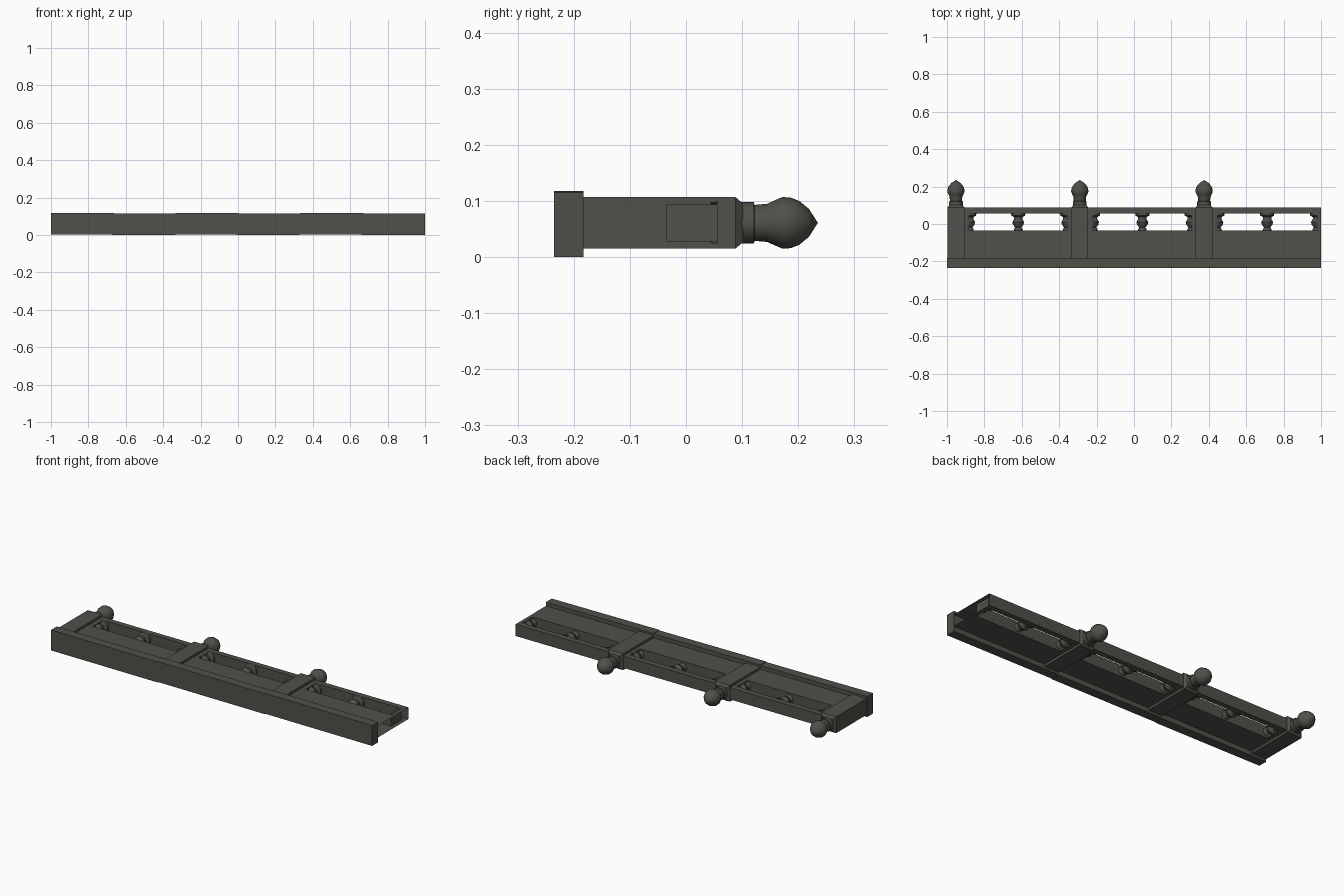
import bpy, bmesh, math
from mathutils import Matrix

if "Cube" in bpy.data.objects:
    bpy.data.objects.remove(bpy.data.objects["Cube"], do_unlink=True)

STONE = (0.08, 0.08, 0.069, 1)
stone = bpy.data.materials.new("dark_stone")
stone.use_nodes = True
stone.diffuse_color = STONE
stone.node_tree.nodes["Principled BSDF"].inputs["Base Color"].default_value = STONE

MID = 0.061                    # height of the rail's centre line
POSTS = (-0.997, -0.335, 0.33)  # left edge of each post
POST_W = 0.09
FOOT, TOP = -0.183, 0.088
PANEL_Z = (0.028, 0.094)


def finish(name, bm, smooth=False):
    mesh = bpy.data.meshes.new(name)
    bm.to_mesh(mesh)
    bm.free()
    mesh.materials.append(stone)
    obj = bpy.data.objects.new(name, mesh)
    bpy.context.collection.objects.link(obj)
    if smooth:
        bpy.ops.object.select_all(action="DESELECT")
        obj.select_set(True)
        bpy.context.view_layer.objects.active = obj
        bpy.ops.object.shade_smooth_by_angle(angle=math.radians(40))
    return obj


def box(name, x, y, z, tilt=0):
    bm = bmesh.new()
    bmesh.ops.create_cube(bm, size=1)
    size = [b - a for a, b in (x, y, z)]
    centre = [(a + b) / 2 for a, b in (x, y, z)]
    bm.transform(Matrix.Translation(centre) @ Matrix.Rotation(tilt, 4, "Y")
                 @ Matrix.Diagonal((*size, 1)))
    return finish(name, bm)


def lathe(name, profile, x, start=0, sweep=math.tau, sides=12):
    """Turn (y, radius) points about an axis running along y."""
    bm = bmesh.new()
    rings = []
    for i in range(sides + 1):
        a = start + sweep * i / sides
        rings.append([bm.verts.new((x + r * math.cos(a), y, MID + r * math.sin(a)))
                      for y, r in profile])
    for p, q in zip(rings, rings[1:]):
        for j in range(len(profile) - 1):
            bm.faces.new((p[j], p[j + 1], q[j + 1], q[j]))
    bmesh.ops.remove_doubles(bm, verts=bm.verts, dist=0.0001)
    bmesh.ops.recalc_face_normals(bm, faces=bm.faces)
    return finish(name, bm, True)


def panel(name, x0, x1, w0, w1):
    """Hollow slab with a window through it and open ends."""
    bm = bmesh.new()

    def loop(xa, xb, ya, yb, z):
        return [bm.verts.new((x, y, z))
                for x, y in ((xa, ya), (xb, ya), (xb, yb), (xa, yb))]

    outer = [loop(x0, x1, FOOT, TOP, z) for z in PANEL_Z]
    inner = [loop(w0, w1, WIN[0], WIN[1], z) for z in PANEL_Z]
    for i in range(4):
        k = (i + 1) % 4
        bm.faces.new((outer[1][i], outer[1][k], inner[1][k], inner[1][i]))
        bm.faces.new((outer[0][k], outer[0][i], inner[0][i], inner[0][k]))
        bm.faces.new((inner[0][k], inner[0][i], inner[1][i], inner[1][k]))
        if i % 2 == 0:
            bm.faces.new((outer[0][i], outer[0][k], outer[1][k], outer[1][i]))
    return finish(name, bm)


def post_cap(name, x):
    """Square post top tapering to the round neck."""
    bm = bmesh.new()
    bmesh.ops.create_cone(bm, cap_ends=True, segments=4, depth=0.014,
                          radius1=0.046 * math.sqrt(2), radius2=0.034 * math.sqrt(2))
    bm.transform(Matrix.Translation((x, TOP + 0.007, MID))
                 @ Matrix.Rotation(-math.pi / 2, 4, "X")
                 @ Matrix.Rotation(math.pi / 4, 4, "Z"))
    return finish(name, bm)


WIN = (-0.035, 0.056)
FINIAL = [(0.098, 0.037), (0.121, 0.037), (0.122, 0.032), (0.145, 0.034),
          (0.158, 0.040), (0.172, 0.046), (0.187, 0.045), (0.202, 0.039),
          (0.219, 0.025), (0.235, 0)]
BALUSTER = [(0.056, 0.038), (0.045, 0.037), (0.037, 0.022), (0.026, 0.022),
            (0.01, 0.032), (-0.004, 0.028), (-0.018, 0.017), (-0.026, 0.022),
            (-0.035, 0.024)]

for n, x in enumerate(POSTS, 1):
    end = POSTS[n] if n < len(POSTS) else 1.0
    seg_start = -1.0 if n == 1 else x

    # Plinth length, very slightly tilted
    box(f"plinth_{n}", (seg_start, end), (-0.235, FOOT), (0.0015, 0.1165), 0.0045)

    # Post with its finial
    px = x + POST_W / 2
    box(f"post_{n}", (x, x + POST_W), (FOOT, TOP), (0.015, 0.107))
    post_cap(f"post_cap_{n}", px)
    lathe(f"finial_{n}", FINIAL, px)

    # Pierced panel with a full baluster between two half balusters
    left, right = x + POST_W + 0.026, end - 0.022
    panel(f"panel_{n}", x + POST_W, end, left, right)
    lathe(f"baluster_{n}", BALUSTER, (left + right) / 2)
    lathe(f"left_half_baluster_{n}", BALUSTER, left, -math.pi / 2, math.pi, 6)
    lathe(f"right_half_baluster_{n}", BALUSTER, right, math.pi / 2, math.pi, 6)
